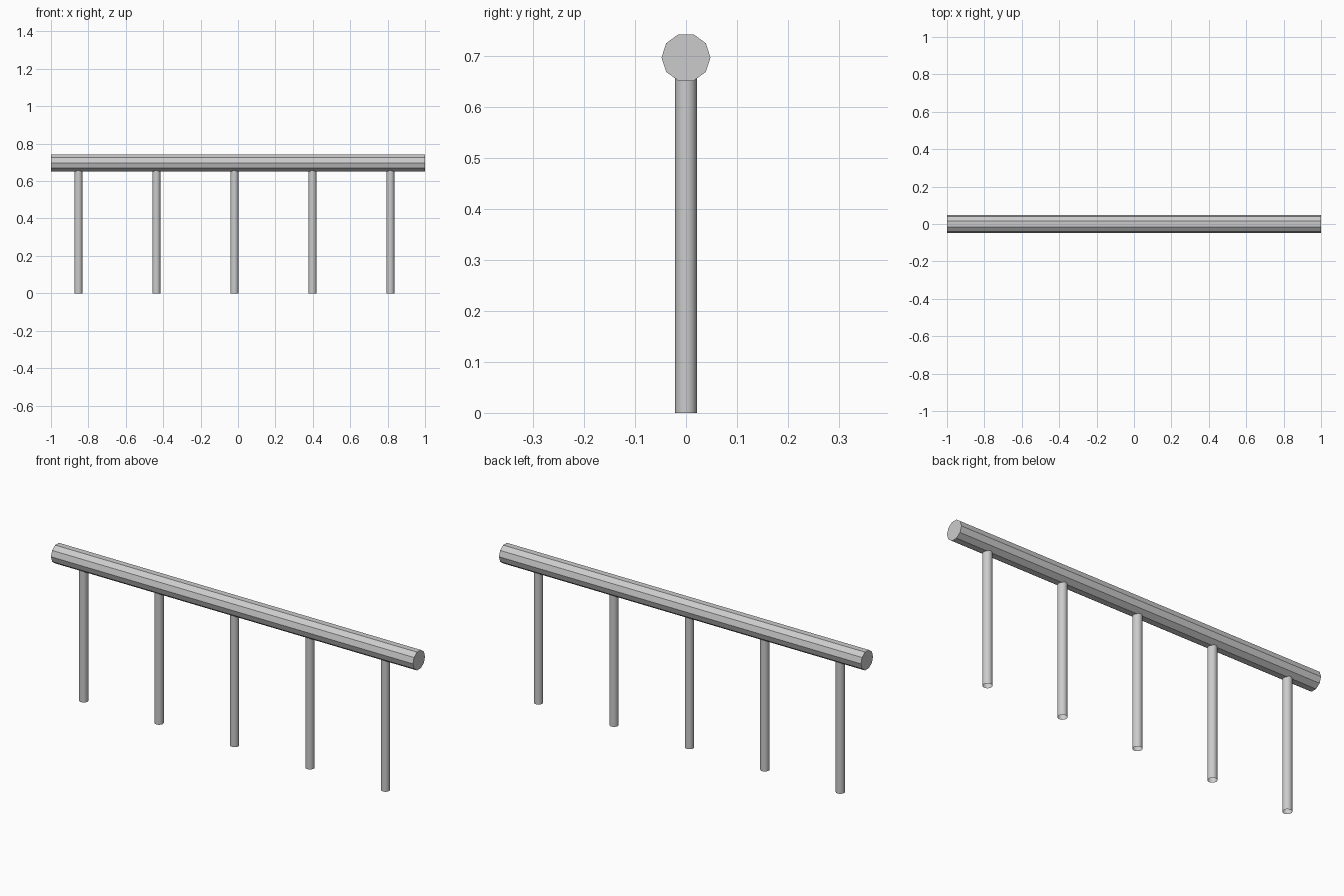
import bpy, math

if "Cube" in bpy.data.objects:
    bpy.data.objects.remove(bpy.data.objects["Cube"])

RAIL_Z, RAIL_R = 0.697, 0.048
POST_R, POST_TOP = 0.0213, 0.66

# Ten-sided flat-faced rail along x, flat facet up and down
bpy.ops.mesh.primitive_cylinder_add(vertices=10, radius=RAIL_R, depth=2.0,
                                    location=(0, 0, RAIL_Z),
                                    rotation=(0, math.pi / 2, 0))
rail = bpy.context.object
rail.name = "rail"
# Cylinder's first vertex lies on local +y, which stays world +y
bpy.ops.object.transform_apply(location=False, rotation=True, scale=False)

# Five evenly spaced round posts, open tubes at the ends
for i in range(5):
    x = -0.853 + i * 0.417
    bpy.ops.mesh.primitive_cylinder_add(vertices=24, radius=POST_R, depth=POST_TOP,
                                        end_fill_type='NOTHING',
                                        location=(x, 0, POST_TOP / 2))
    post = bpy.context.object
    post.name = f"post_{i + 1}"
    bpy.ops.object.shade_smooth_by_angle(angle=math.radians(40))
